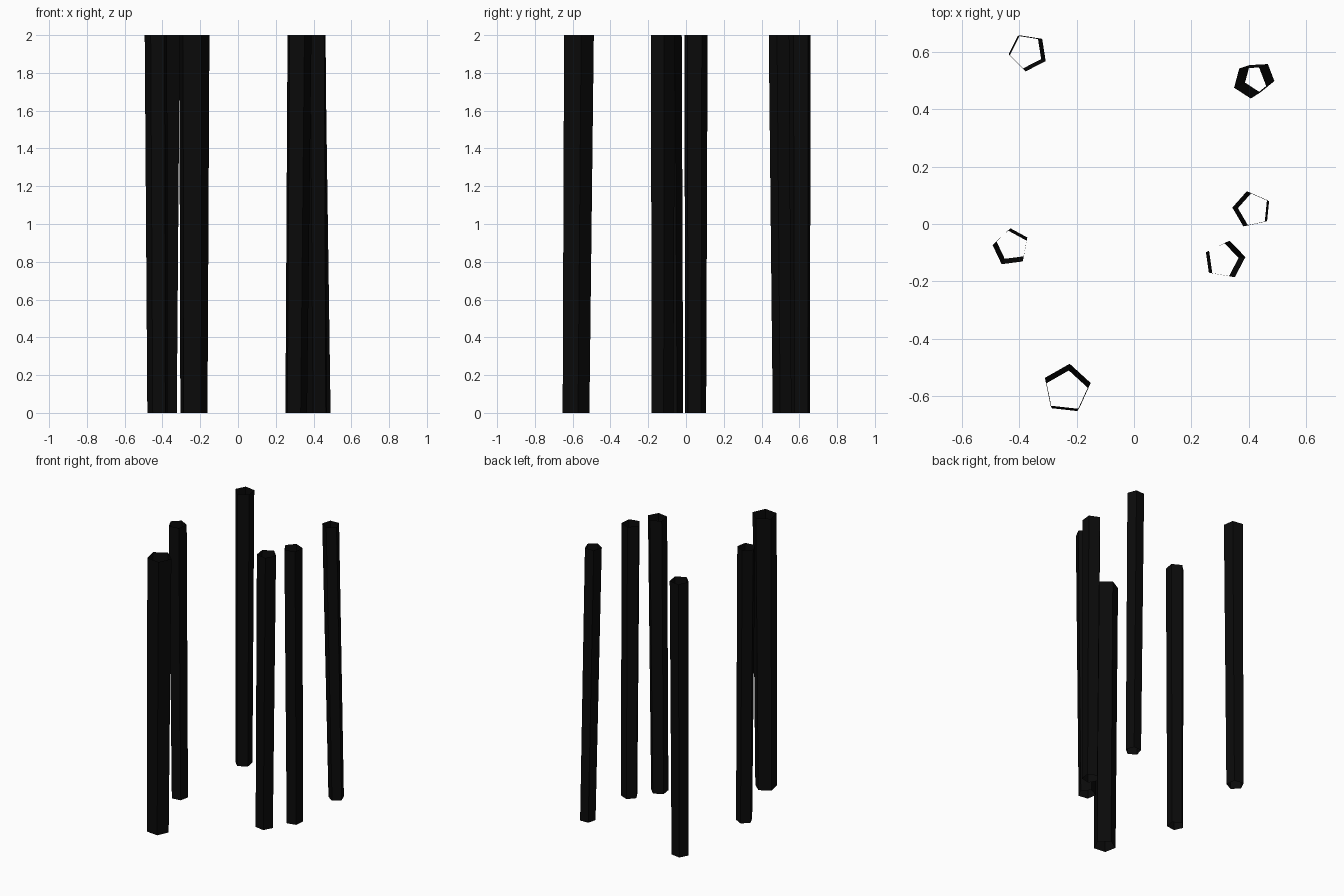
import bpy, bmesh, math

if "Cube" in bpy.data.objects:
    bpy.data.objects.remove(bpy.data.objects["Cube"])

black = bpy.data.materials.new("near_black")
black.diffuse_color = (0.003, 0.003, 0.003, 1)
black.use_nodes = True
black.node_tree.nodes["Principled BSDF"].inputs["Base Color"].default_value = black.diffuse_color

HEIGHT, SIDES = 2.0, 5


def post(name, bottom, top, angle):
    """Open five-sided tube, leaning and widening from bottom to top."""
    bm = bmesh.new()
    rings = []
    for (x, y, r), z in ((bottom, 0.0), (top, HEIGHT)):
        rings.append([bm.verts.new((
            x + r * math.cos(math.radians(angle + 360 / SIDES * i)),
            y + r * math.sin(math.radians(angle + 360 / SIDES * i)), z))
            for i in range(SIDES)])
    low, high = rings
    for i in range(SIDES):
        j = (i + 1) % SIDES
        bm.faces.new((low[i], low[j], high[j], high[i]))
    mesh = bpy.data.meshes.new(name)
    bm.to_mesh(mesh)
    bm.free()
    mesh.materials.append(black)
    bpy.context.collection.objects.link(bpy.data.objects.new(name, mesh))


# name, bottom (x, y, radius), top (x, y, radius), first corner angle
post("back_left_post", (-0.378, 0.603, 0.0605), (-0.368, 0.599, 0.067), -27)
post("left_post", (-0.424, -0.0715, 0.057), (-0.432, -0.085, 0.063), 169.4)
post("front_left_post", (-0.236, -0.587, 0.076), (-0.234, -0.572, 0.0845), 83.6)
post("front_right_post", (0.305, -0.127, 0.061), (0.322, -0.125, 0.0677), 8.2)
post("right_post", (0.421, 0.0495, 0.0585), (0.408, 0.051, 0.065), 174.3)
post("back_right_post", (0.438, 0.513, 0.054), (0.4046, 0.497, 0.059), 201)
